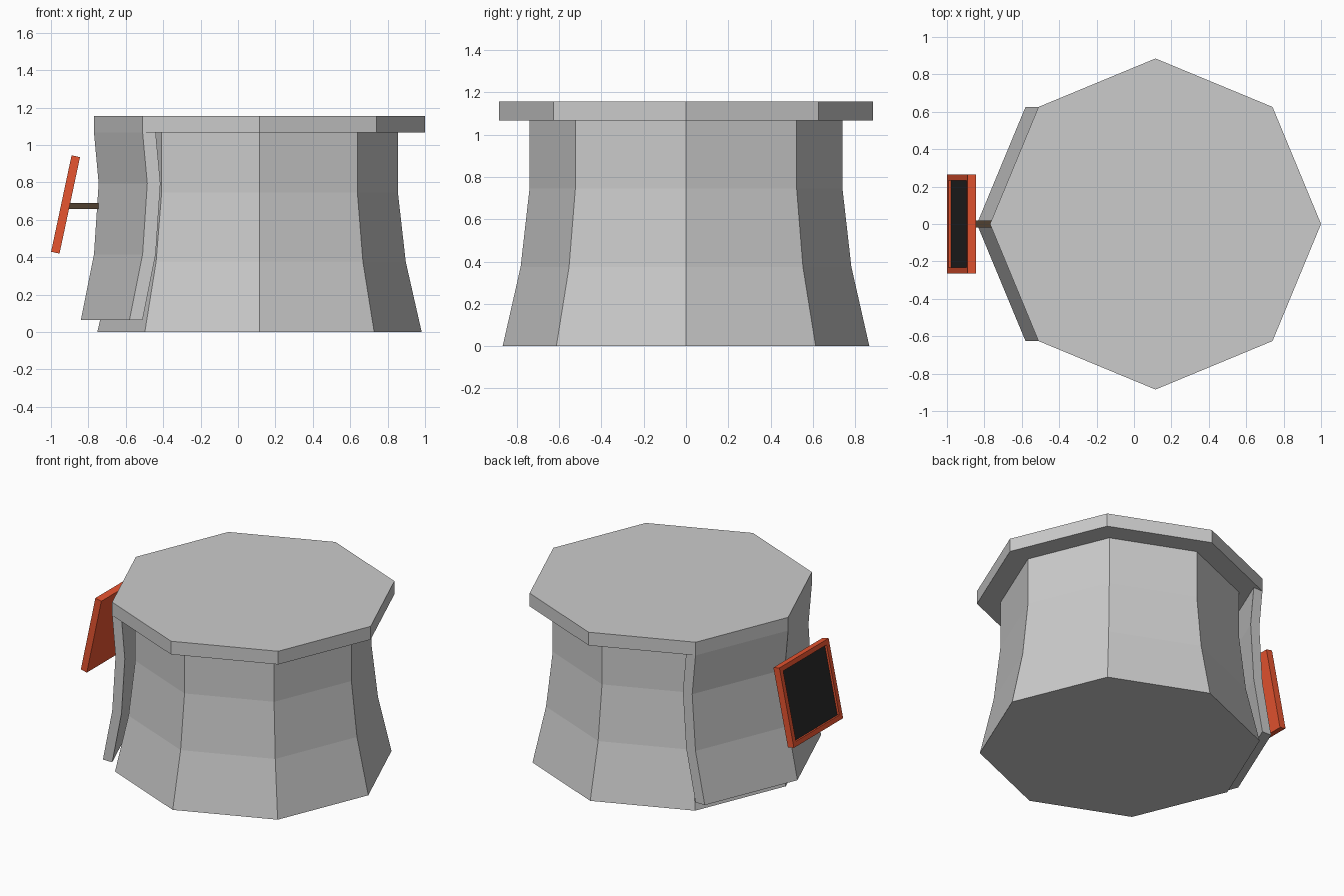
import bpy, bmesh, math
from mathutils import Matrix

if "Cube" in bpy.data.objects:
    bpy.data.objects.remove(bpy.data.objects["Cube"])

CX = 0.115  # centre of the octagonal body


def material(name, colour):
    m = bpy.data.materials.new(name)
    m.diffuse_color = (*colour, 1)
    m.use_nodes = True
    m.node_tree.nodes["Principled BSDF"].inputs["Base Color"].default_value = m.diffuse_color
    return m


def finish(name, bm, *mats):
    bmesh.ops.recalc_face_normals(bm, faces=bm.faces)
    mesh = bpy.data.meshes.new(name)
    bm.to_mesh(mesh)
    bm.free()
    for m in mats:
        mesh.materials.append(m)
    obj = bpy.data.objects.new(name, mesh)
    bpy.context.collection.objects.link(obj)
    return obj


def loft(name, rings):
    """Closed solid through rings of equal point count."""
    bm = bmesh.new()
    loops = [[bm.verts.new(p) for p in ring] for ring in rings]
    n = len(loops[0])
    for a, b in zip(loops, loops[1:]):
        for i in range(n):
            j = (i + 1) % n
            bm.faces.new((a[i], a[j], b[j], b[i]))
    bm.faces.new(loops[0][::-1])
    bm.faces.new(loops[-1])
    return finish(name, bm)


def octagon(r, z):
    return [(CX + r * math.cos(i * math.pi / 4), r * math.sin(i * math.pi / 4), z)
            for i in range(8)]


def chevron(x, z, w=0.626, back=0.26, t=0.07):
    return [(x, 0, z), (x + back, w, z), (x + back + t, w, z),
            (x + t, 0, z), (x + back + t, -w, z), (x + back, -w, z)]


def box(bm, size, centre, tilt=0):
    mat = (Matrix.Translation(centre) @ Matrix.Rotation(tilt, 4, 'Y')
           @ Matrix.Diagonal((*size, 1)))
    bmesh.ops.create_cube(bm, size=1, matrix=mat)


orange = material("orange", (0.8, 0.09, 0.03))
black = material("screen_black", (0.02, 0.02, 0.02))
brown = material("dark_brown", (0.08, 0.05, 0.03))

# Flared pedestal and overhanging top
loft("pedestal", [octagon(r, z) for r, z in
                  [(0.867, 0), (0.782, 0.375), (0.74, 0.745), (0.74, 1.066)]])
loft("top_slab", [octagon(0.885, 1.066), octagon(0.885, 1.156)])

# Bent cladding panel on the left side
loft("side_panel", [chevron(x, z) for x, z in
                    [(-0.84, 0.065), (-0.77, 0.415), (-0.745, 0.795), (-0.77, 1.066)]])

# Bracket holding the screen
bm = bmesh.new()
box(bm, (0.19, 0.036, 0.032), (-0.82, 0, 0.675))
finish("screen_bracket", bm, brown)

# Tilted screen: frame with a recessed dark display
bm = bmesh.new()
box(bm, (0.046, 0.53, 0.527), (-0.922, 0, 0.682), math.radians(12))
bm.normal_update()
front = min(bm.faces, key=lambda f: f.normal.x)
bmesh.ops.inset_region(bm, faces=[front], thickness=0.045)
walls = bmesh.ops.extrude_discrete_faces(bm, faces=[front])["faces"]
bm.normal_update()
display = walls[0]
bmesh.ops.translate(bm, verts=display.verts, vec=-display.normal * 0.015)
display.material_index = 1
finish("screen", bm, orange, black)
